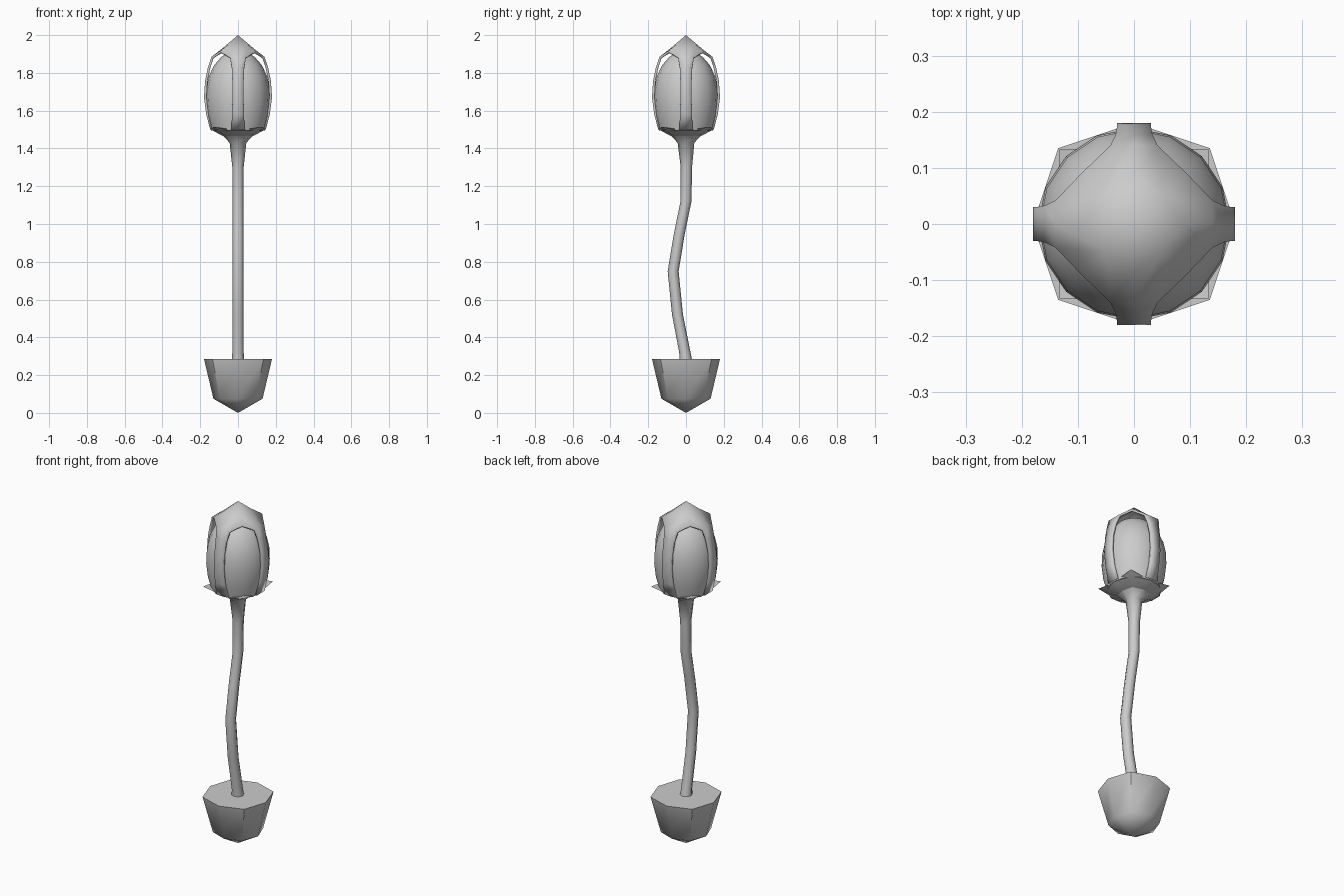
import bpy, bmesh, math

if "Cube" in bpy.data.objects:
    bpy.data.objects.remove(bpy.data.objects["Cube"])


def finish(name, bm, angle=40):
    bmesh.ops.recalc_face_normals(bm, faces=bm.faces)
    me = bpy.data.meshes.new(name)
    bm.to_mesh(me)
    bm.free()
    ob = bpy.data.objects.new(name, me)
    bpy.context.collection.objects.link(ob)
    bpy.ops.object.select_all(action='DESELECT')
    ob.select_set(True)
    bpy.context.view_layer.objects.active = ob
    bpy.ops.object.shade_smooth_by_angle(angle=math.radians(angle))
    return ob


def loft(name, rings, sides=8, bottom=None, top=None, angle=40):
    """rings: (z, axis radius, diagonal radius, y offset); bottom/top: apex z or None for a flat cap"""
    bm = bmesh.new()
    loops = []
    for z, ra, rd, y in rings:
        loop = []
        for i in range(sides):
            a = 2 * math.pi * i / sides
            r = ra + (rd - ra) * math.sin(2 * a) ** 2
            loop.append(bm.verts.new((r * math.cos(a), y + r * math.sin(a), z)))
        loops.append(loop)
    for p, q in zip(loops, loops[1:]):
        for i in range(sides):
            j = (i + 1) % sides
            bm.faces.new((p[i], p[j], q[j], q[i]))
    for loop, apex, y in ((loops[0], bottom, rings[0][3]), (loops[-1], top, rings[-1][3])):
        if apex is None:
            bm.faces.new(loop)
        else:
            v = bm.verts.new((0, y, apex))
            for i in range(sides):
                bm.faces.new((loop[i], loop[(i + 1) % sides], v))
    return finish(name, bm, angle)


# Faceted root base with a pointed underside and flat top
loft("base", [(0.075, 0.13, 0.135, 0), (0.285, 0.18, 0.191, 0)], bottom=0.0, angle=50)

# Curved stem flaring into a four-pointed collar
stem = [(0.27, 0.034, 0), (0.32, 0.03, -0.006), (0.52, 0.029, -0.045), (0.75, 0.029, -0.068),
        (0.95, 0.029, -0.035), (1.12, 0.029, 0.0), (1.30, 0.03, 0.002), (1.43, 0.044, 0)]
rings = [(z, r, r, y) for z, r, y in stem]
rings += [(1.468, 0.08, 0.09, 0)]
ob = loft("stem", rings, angle=60)

# Collar plate: square with upturned corners on the diagonals
bm = bmesh.new()
lower, rim = [], []
for i in range(8):
    a = math.pi * i / 4
    diag = i % 2
    r0, r1 = (0.09, 0.188) if diag else (0.08, 0.135)
    z1 = 1.515 if diag else 1.495
    lower.append(bm.verts.new((r0 * math.cos(a), r0 * math.sin(a), 1.466)))
    rim.append(bm.verts.new((r1 * math.cos(a), r1 * math.sin(a), z1)))
centre = bm.verts.new((0, 0, 1.495))
for i in range(8):
    j = (i + 1) % 8
    bm.faces.new((lower[i], lower[j], rim[j], rim[i]))
    bm.faces.new((rim[i], rim[j], centre))
bm.faces.new(lower)
finish("collar", bm, 40)

# Egg-shaped bulb inside the cage
bulb = [(1.495, 0.142), (1.57, 0.162), (1.65, 0.171), (1.72, 0.168), (1.78, 0.155),
        (1.84, 0.127), (1.885, 0.088), (1.91, 0.045)]
loft("bulb", [(z, r, r, 0) for z, r in bulb], sides=16, top=1.917, angle=60)

# Cage: four ribs joined by a pointed cap
ribs = [(1.50, 0.147, 0.036), (1.58, 0.168, 0.031), (1.67, 0.180, 0.030), (1.76, 0.174, 0.030),
        (1.83, 0.159, 0.033), (1.885, 0.140, 0.042)]
bm = bmesh.new()
ends, arches, inner = [], [], []
for k in range(4):
    c, s = math.cos(k * math.pi / 2), math.sin(k * math.pi / 2)

    def vert(r, t, z):
        return bm.verts.new((r * c - t * s, r * s + t * c, z))

    rows = [[vert(r, t * w, z) for t in (-1, 0, 1)] for z, r, w in ribs]
    for p, q in zip(rows, rows[1:]):
        for i in (0, 1):
            bm.faces.new((p[i], p[i + 1], q[i + 1], q[i]))
    ends.append(rows[-1])
    arches.append(vert(0.092, 0.092, 1.916))
    inner.append((vert(0.085, 0, 1.928), vert(0.05, 0.05, 1.95)))
apex = bm.verts.new((0, 0, 2.0))
for k in range(4):
    n = (k + 1) % 4
    a, d = inner[k]
    e, pd = ends[k], inner[k - 1][1]
    bm.faces.new((e[0], e[1], a, pd))
    bm.faces.new((e[1], e[2], d, a))
    bm.faces.new((e[2], arches[k], d))
    bm.faces.new((arches[k], ends[n][0], d))
    bm.faces.new((a, d, apex))
    bm.faces.new((d, inner[n][0], apex))
cage = finish("cage", bm, 50)
mod = cage.modifiers.new("thickness", 'SOLIDIFY')
mod.thickness = 0.013
mod.offset = -1
